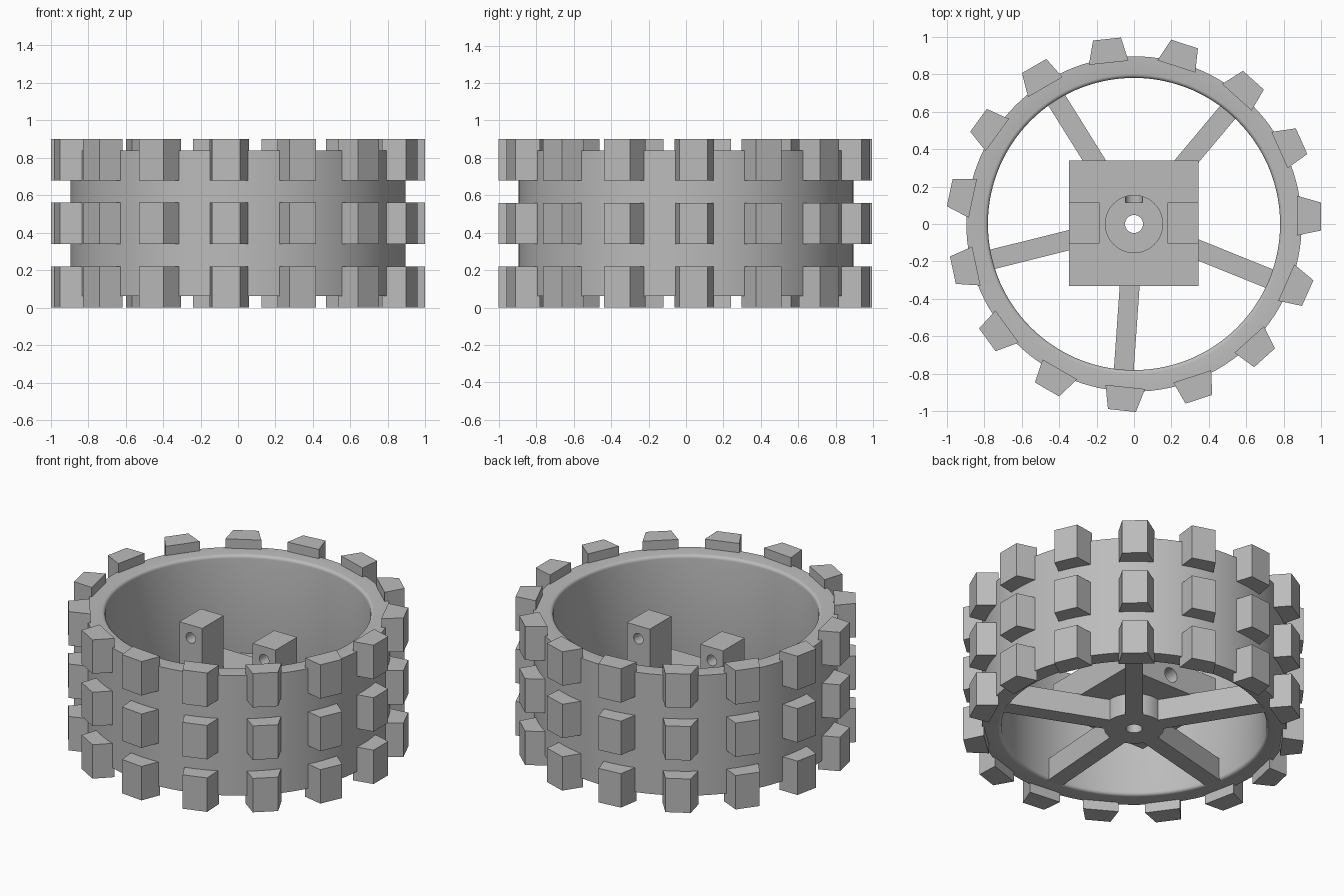
import bpy, bmesh, math
from mathutils import Matrix

if "Cube" in bpy.data.objects:
    bpy.data.objects.remove(bpy.data.objects["Cube"])

grey = bpy.data.materials.new("plain_grey")
grey.diffuse_color = (0.5, 0.5, 0.5, 1)
grey.use_nodes = True
grey.node_tree.nodes["Principled BSDF"].inputs["Base Color"].default_value = grey.diffuse_color


def make(name, bm, smooth=False):
    bmesh.ops.recalc_face_normals(bm, faces=bm.faces)
    me = bpy.data.meshes.new(name)
    bm.to_mesh(me)
    bm.free()
    me.materials.append(grey)
    ob = bpy.data.objects.new(name, me)
    bpy.context.collection.objects.link(ob)
    if smooth:
        activate(ob)
        bpy.ops.object.shade_smooth_by_angle(angle=math.radians(35))
    return ob


def activate(ob):
    bpy.ops.object.select_all(action='DESELECT')
    ob.select_set(True)
    bpy.context.view_layer.objects.active = ob


def add_prism(bm, outline, z0, z1):
    lo = [bm.verts.new((x, y, z0)) for x, y in outline]
    hi = [bm.verts.new((x, y, z1)) for x, y in outline]
    bm.faces.new(lo[::-1])
    bm.faces.new(hi)
    n = len(lo)
    for i in range(n):
        j = (i + 1) % n
        bm.faces.new((lo[i], lo[j], hi[j], hi[i]))
    return lo + hi


def box(name, x0, x1, y0, y1, z0, z1):
    bm = bmesh.new()
    add_prism(bm, [(x0, y0), (x1, y0), (x1, y1), (x0, y1)], z0, z1)
    return make(name, bm)


def cylinder(name, r, centre, length, axis='Z', segments=48):
    bm = bmesh.new()
    bmesh.ops.create_cone(bm, cap_ends=True, segments=segments,
                          radius1=r, radius2=r, depth=length)
    if axis == 'Y':
        bm.transform(Matrix.Rotation(math.pi / 2, 4, 'X'))
    bm.transform(Matrix.Translation(centre))
    return make(name, bm)


def cut(ob, cutter):
    cutter.hide_render = True
    mod = ob.modifiers.new("cut", 'BOOLEAN')
    mod.operation = 'DIFFERENCE'
    mod.solver = 'EXACT'
    mod.object = cutter
    activate(ob)
    bpy.ops.object.modifier_apply(modifier=mod.name)
    bpy.data.objects.remove(cutter, do_unlink=True)


def smooth(ob):
    activate(ob)
    bpy.ops.object.shade_smooth_by_angle(angle=math.radians(35))


# Rim: lathed band with rounded inner lips
R, RI, Z0, Z1, F = 0.895, 0.78, 0.062, 0.84, 0.02
profile = [(R, Z0), (R, Z1)]
for i in range(5):
    a = math.radians(22.5 * i)
    profile.append((RI + F - F * math.sin(a), Z1 - F + F * math.cos(a)))
for i in range(5):
    a = math.radians(22.5 * i)
    profile.append((RI + F - F * math.cos(a), Z0 + F - F * math.sin(a)))
SEG = 120
bm = bmesh.new()
rings = []
for s in range(SEG):
    t = math.tau * s / SEG
    rings.append([bm.verts.new((r * math.cos(t), r * math.sin(t), z)) for r, z in profile])
for s in range(SEG):
    a, b = rings[s], rings[(s + 1) % SEG]
    for k in range(len(profile)):
        m = (k + 1) % len(profile)
        bm.faces.new((a[k], b[k], b[m], a[m]))
make("rim", bm, smooth=True)

# Tread lugs: three rows of fifteen tapered blocks, slightly offset sideways
lug = [(0.87, -0.062), (0.89, -0.057), (0.997, -0.035),
       (0.997, 0.115), (0.89, 0.145), (0.87, 0.15)]
for row, z in zip(("lower", "middle", "upper"), (0.0, 0.34, 0.68)):
    bm = bmesh.new()
    for k in range(15):
        vs = add_prism(bm, lug, z, z + 0.22)
        bmesh.ops.rotate(bm, verts=vs, matrix=Matrix.Rotation(math.radians(24 * k), 3, 'Z'))
    make(row + "_tread_lugs", bm)

# Spokes on the underside
bm = bmesh.new()
for k in range(5):
    vs = add_prism(bm, [(0.15, -0.053), (0.795, -0.053), (0.795, 0.053), (0.15, 0.053)], Z0, 0.205)
    bmesh.ops.rotate(bm, verts=vs, matrix=Matrix.Rotation(math.radians(50 + 72 * k), 3, 'Z'))
make("spokes", bm)

# Round hub below the block, with the axle bore
hub = cylinder("hub", 0.175, (0, 0, 0.1335), 0.143)
cut(hub, cylinder("bore_cutter", 0.048, (0, 0, 0.13), 0.6))
smooth(hub)

# Square block with round recess, axle bore and a side hole from the back
block = box("hub_block", -0.347, 0.343, -0.332, 0.338, 0.2, 0.38)
cut(block, cylinder("recess_cutter", 0.153, (0, 0, 0.38), 0.2))
cut(block, cylinder("bore_cutter", 0.048, (0, 0, 0.2), 0.6))
cut(block, cylinder("side_hole_cutter", 0.047, (0, 0.315, 0.277), 0.4, 'Y', 32))
smooth(block)

# Two upright lugs with cross holes
for side, x0, x1 in (("left", -0.347, -0.183), ("right", 0.179, 0.343)):
    up = box(side + "_upright", x0, x1, -0.105, 0.115, 0.375, 0.72)
    cut(up, cylinder("pin_hole_cutter", 0.034, ((x0 + x1) / 2, 0, 0.636), 0.6, 'Y', 32))
    smooth(up)
